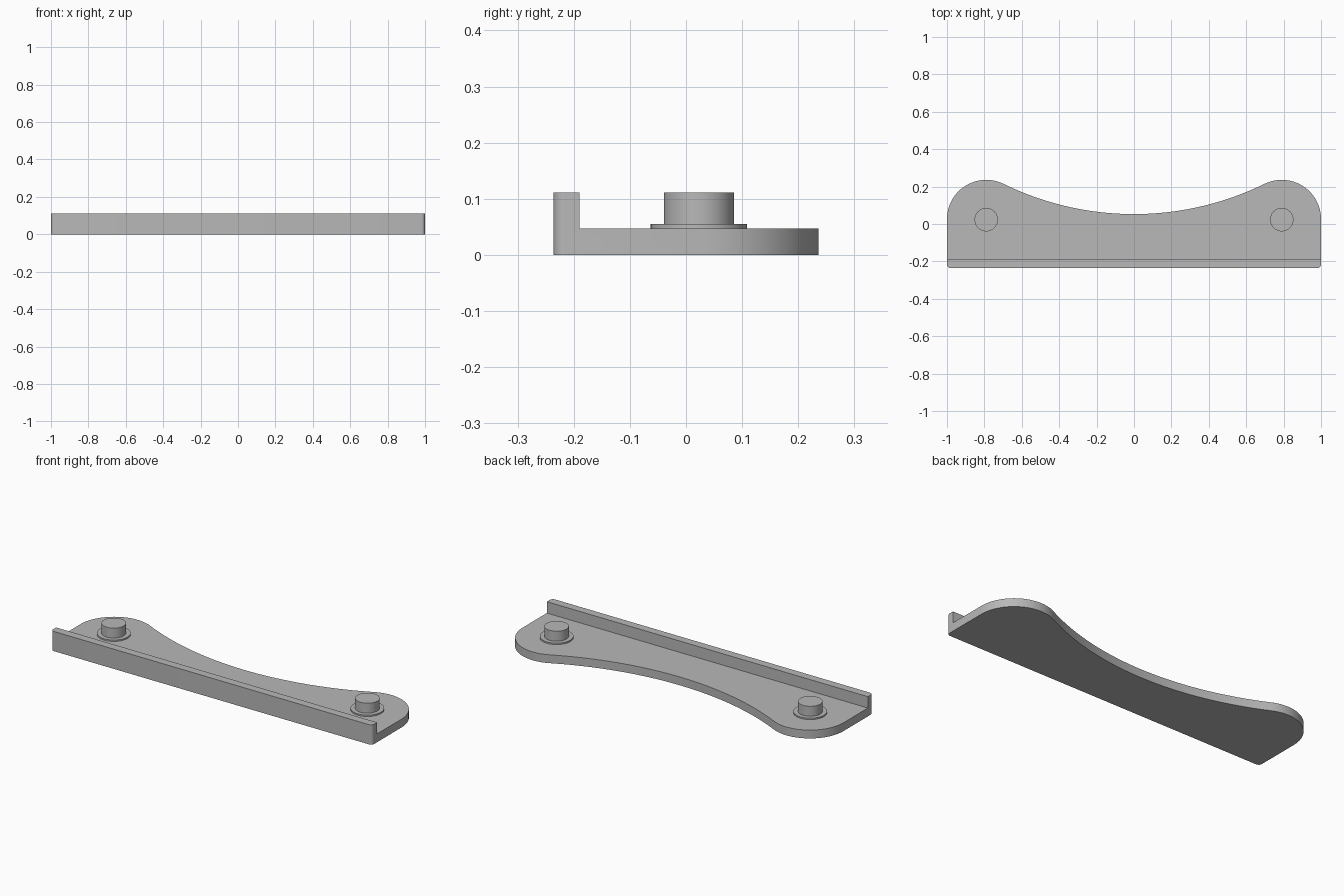
import bpy
import bmesh
from math import pi, cos, sin, atan2, radians

HALF, BACK, FRONT = 1.0, 0.236, -0.236
RAIL_BACK = -0.19
PLATE_TOP, RAIL_TOP = 0.047, 0.111
PEG_X, PEG_Y = 0.79, 0.023

cube = bpy.data.objects.get("Cube")
if cube:
    bpy.data.objects.remove(cube, do_unlink=True)

grey = bpy.data.materials.new("plain grey")
grey.use_nodes = True
colour = (0.48, 0.48, 0.48, 1)
grey.diffuse_color = colour
grey.node_tree.nodes["Principled BSDF"].inputs["Base Color"].default_value = colour


def arc(cx, cy, r, start, end, steps):
    """Points along a circular arc, both ends included."""
    angles = [start + (end - start) * i / steps for i in range(steps + 1)]
    return [(cx + r * cos(a), cy + r * sin(a)) for a in angles]


def finish(bm, name):
    """Turn a bmesh into a smooth shaded object with sharp edges kept."""
    bmesh.ops.recalc_face_normals(bm, faces=bm.faces)
    mesh = bpy.data.meshes.new(name)
    bm.to_mesh(mesh)
    bm.free()
    mesh.materials.append(grey)
    obj = bpy.data.objects.new(name, mesh)
    bpy.context.collection.objects.link(obj)
    bpy.ops.object.select_all(action="DESELECT")
    obj.select_set(True)
    bpy.context.view_layer.objects.active = obj
    bpy.ops.object.shade_smooth_by_angle(angle=radians(30))
    return obj


def raise_faces(bm, faces, height):
    """Extrude faces straight up."""
    result = bmesh.ops.extrude_face_region(bm, geom=faces)
    verts = [g for g in result["geom"] if isinstance(g, bmesh.types.BMVert)]
    bmesh.ops.translate(bm, verts=verts, vec=(0, 0, height))


# Plate outline: round lobes joined by a tangent hollow arc
lobe_r = 0.21
lobe_x, lobe_y = HALF - lobe_r, BACK - lobe_r
dip_y = 0.053
gap = dip_y - lobe_y
dip_r = (lobe_x**2 + gap**2 - lobe_r**2) / (2 * (lobe_r - gap))
dip_cy = dip_y + dip_r
tangent = atan2(dip_cy - lobe_y, -lobe_x)
right_lobe = arc(lobe_x, lobe_y, lobe_r, 0, tangent, 32)
hollow = arc(0, dip_cy, dip_r, tangent - pi, -tangent, 48)
left_lobe = [(-x, y) for x, y in reversed(right_lobe)]
back_outline = right_lobe + hollow[1:-1] + left_lobe

# Rail outline: front corners slightly rounded
corner = 0.02
left_corner = arc(corner - HALF, FRONT + corner, corner, pi, 1.5 * pi, 6)
front_outline = left_corner + [(-x, y) for x, y in reversed(left_corner)]

# Body: plate with a raised front rail, made as one solid
bm = bmesh.new()
seam = [bm.verts.new((x, RAIL_BACK, 0)) for x in (-HALF, HALF)]
back = [bm.verts.new((x, y, 0)) for x, y in back_outline]
front = [bm.verts.new((x, y, 0)) for x, y in front_outline]
bm.faces.new([seam[0], seam[1]] + back)
bm.faces.new([seam[1], seam[0]] + front)
raise_faces(bm, bm.faces[:], PLATE_TOP)
rail_top = [f for f in bm.faces
            if all(v.co.z > PLATE_TOP / 2 and v.co.y < RAIL_BACK + 0.001 for v in f.verts)]
raise_faces(bm, rail_top, RAIL_TOP - PLATE_TOP)
bmesh.ops.dissolve_limit(bm, angle_limit=0.001, verts=bm.verts, edges=bm.edges)
finish(bm, "plate_with_rail")

# Pegs: turned profile with a thin collar at the foot
profile = [(0.086, PLATE_TOP), (0.086, 0.055), (0.0625, 0.055),
           (0.0625, RAIL_TOP), (0, RAIL_TOP)]
for side, name in ((1, "left_peg"), (-1, "right_peg")):
    bm = bmesh.new()
    points = [bm.verts.new((r, 0, z)) for r, z in profile]
    edges = [bm.edges.new(pair) for pair in zip(points, points[1:])]
    bmesh.ops.spin(bm, geom=points + edges, cent=(0, 0, 0), axis=(0, 0, 1),
                   angle=2 * pi, steps=48)
    bmesh.ops.remove_doubles(bm, verts=bm.verts, dist=0.0001)
    finish(bm, name).location = (side * PEG_X, PEG_Y, 0)
